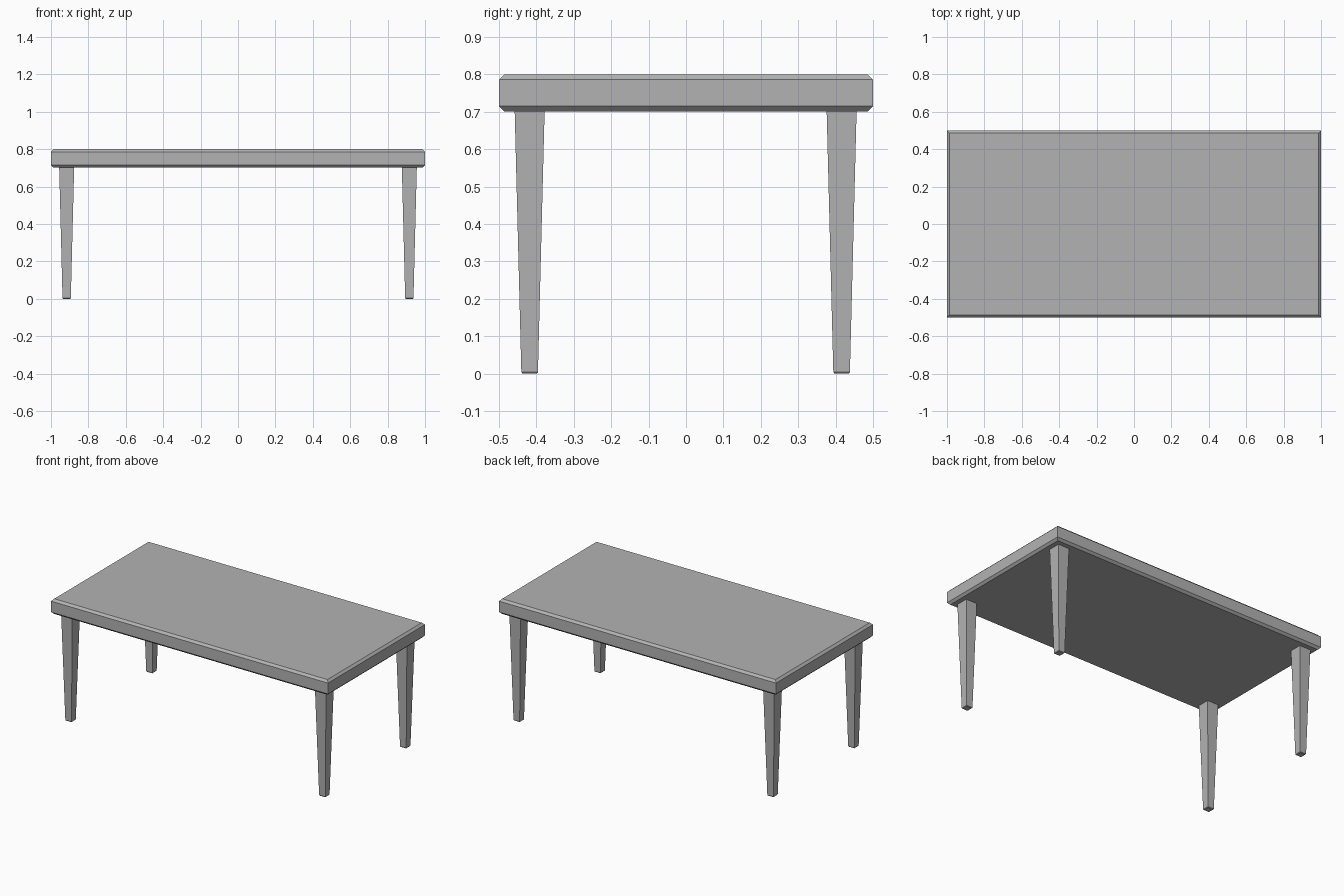
import bpy, bmesh

if "Cube" in bpy.data.objects:
    bpy.data.objects.remove(bpy.data.objects["Cube"])

# Dark grey finish
grey = bpy.data.materials.new("dark_grey")
grey.diffuse_color = (0.45, 0.45, 0.45, 1)
grey.use_nodes = True
grey.node_tree.nodes["Principled BSDF"].inputs["Base Color"].default_value = grey.diffuse_color


def rect_loft(name, cx, cy, sections):
    """Closed solid through stacked rectangles (half_x, half_y, z)."""
    bm = bmesh.new()
    rings = [[bm.verts.new((cx + sx * hx, cy + sy * hy, z))
              for sx, sy in ((-1, -1), (1, -1), (1, 1), (-1, 1))]
             for hx, hy, z in sections]
    bm.faces.new(rings[0][::-1])
    bm.faces.new(rings[-1])
    for lo, hi in zip(rings, rings[1:]):
        for i in range(4):
            j = (i + 1) % 4
            bm.faces.new((lo[i], lo[j], hi[j], hi[i]))
    mesh = bpy.data.meshes.new(name)
    bm.to_mesh(mesh)
    bm.free()
    mesh.materials.append(grey)
    obj = bpy.data.objects.new(name, mesh)
    bpy.context.collection.objects.link(obj)
    return obj


# Table top with chamfered upper and lower rims
C = 0.014
rect_loft("table_top", 0, 0, [
    (1 - C, 0.5 - C, 0.701), (1, 0.5, 0.701 + C),
    (1, 0.5, 0.80 - C), (1 - C, 0.5 - C, 0.80)])

# Four tapered legs with a small chamfer at the foot
for side, x in (("left", -0.916), ("right", 0.916)):
    for end, y in (("front", -0.418), ("back", 0.416)):
        rect_loft(f"{end}_{side}_leg", x, y, [
            (0.019, 0.019, 0.0), (0.0222, 0.0222, 0.004),
            (0.040, 0.040, 0.702)])
